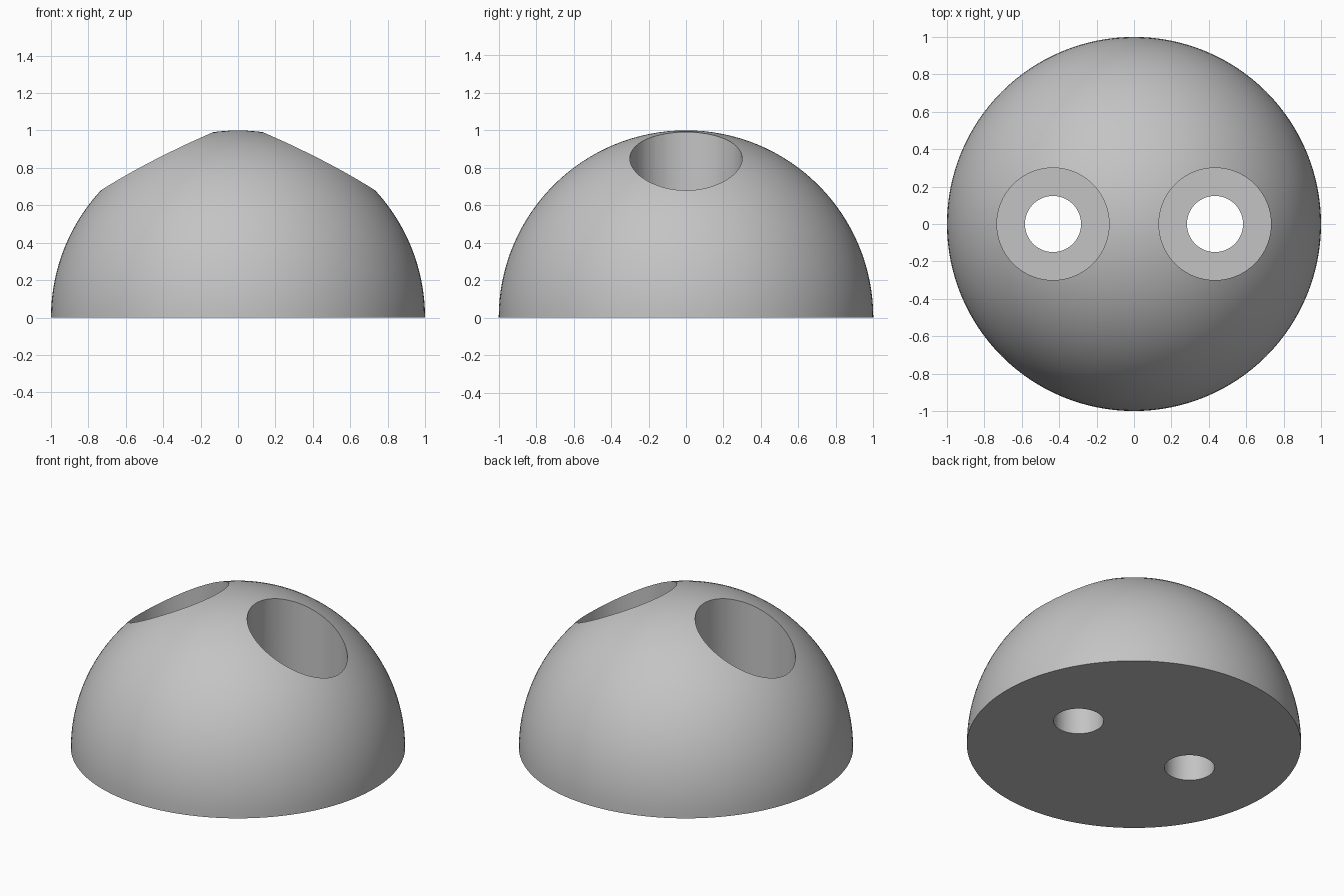
import bpy, bmesh, math

if "Cube" in bpy.data.objects:
    bpy.data.objects.remove(bpy.data.objects["Cube"])

HOLE_X = 0.433      # offset of each hole from the centre
FLOOR_Z = 0.28      # height of the counterbore floor

grey = bpy.data.materials.new("plain grey")
grey.diffuse_color = (0.55, 0.55, 0.55, 1)
grey.use_nodes = True
grey.node_tree.nodes["Principled BSDF"].inputs["Base Color"].default_value = grey.diffuse_color


def lathe(name, profile, steps):
    """Spin an (r, z) profile that starts and ends on the z axis."""
    bm = bmesh.new()
    verts = [bm.verts.new((r, 0, z)) for r, z in profile]
    edges = [bm.edges.new(pair) for pair in zip(verts, verts[1:])]
    bmesh.ops.spin(bm, geom=verts + edges, cent=(0, 0, 0), axis=(0, 0, 1),
                   angle=2 * math.pi, steps=steps)
    bmesh.ops.remove_doubles(bm, verts=bm.verts, dist=1e-5)
    bmesh.ops.recalc_face_normals(bm, faces=bm.faces)
    mesh = bpy.data.meshes.new(name)
    bm.to_mesh(mesh)
    bm.free()
    mesh.materials.append(grey)
    obj = bpy.data.objects.new(name, mesh)
    bpy.context.collection.objects.link(obj)
    return obj


# Solid half ball with a flat base
arc = [(math.cos(a), math.sin(a))
       for a in (math.pi / 2 * i / 32 for i in range(32))]
dome = lathe("dome", [(0, 0)] + arc + [(0, 1)], 128)

# Two vertical stepped holes: wide above, narrow through the base
stepped = [(0, -0.2), (0.15, -0.2), (0.15, FLOOR_Z),
           (0.30, FLOOR_Z), (0.30, 1.3), (0, 1.3)]
cutters = []
for side, x in (("left", -HOLE_X), ("right", HOLE_X)):
    cutter = lathe(side + "_hole_cutter", stepped, 64)
    cutter.location.x = x
    cutter.hide_render = True
    cutters.append(cutter)
    cut = dome.modifiers.new(side + " hole", 'BOOLEAN')
    cut.operation = 'DIFFERENCE'
    cut.solver = 'EXACT'
    cut.object = cutter

# Apply the cuts and drop the cutters
bpy.context.view_layer.objects.active = dome
dome.select_set(True)
for modifier in list(dome.modifiers):
    bpy.ops.object.modifier_apply(modifier=modifier.name)
for cutter in cutters:
    bpy.data.objects.remove(cutter)

# Smooth ball and hole walls, sharp rims
bpy.ops.object.shade_smooth_by_angle(angle=math.radians(20))
